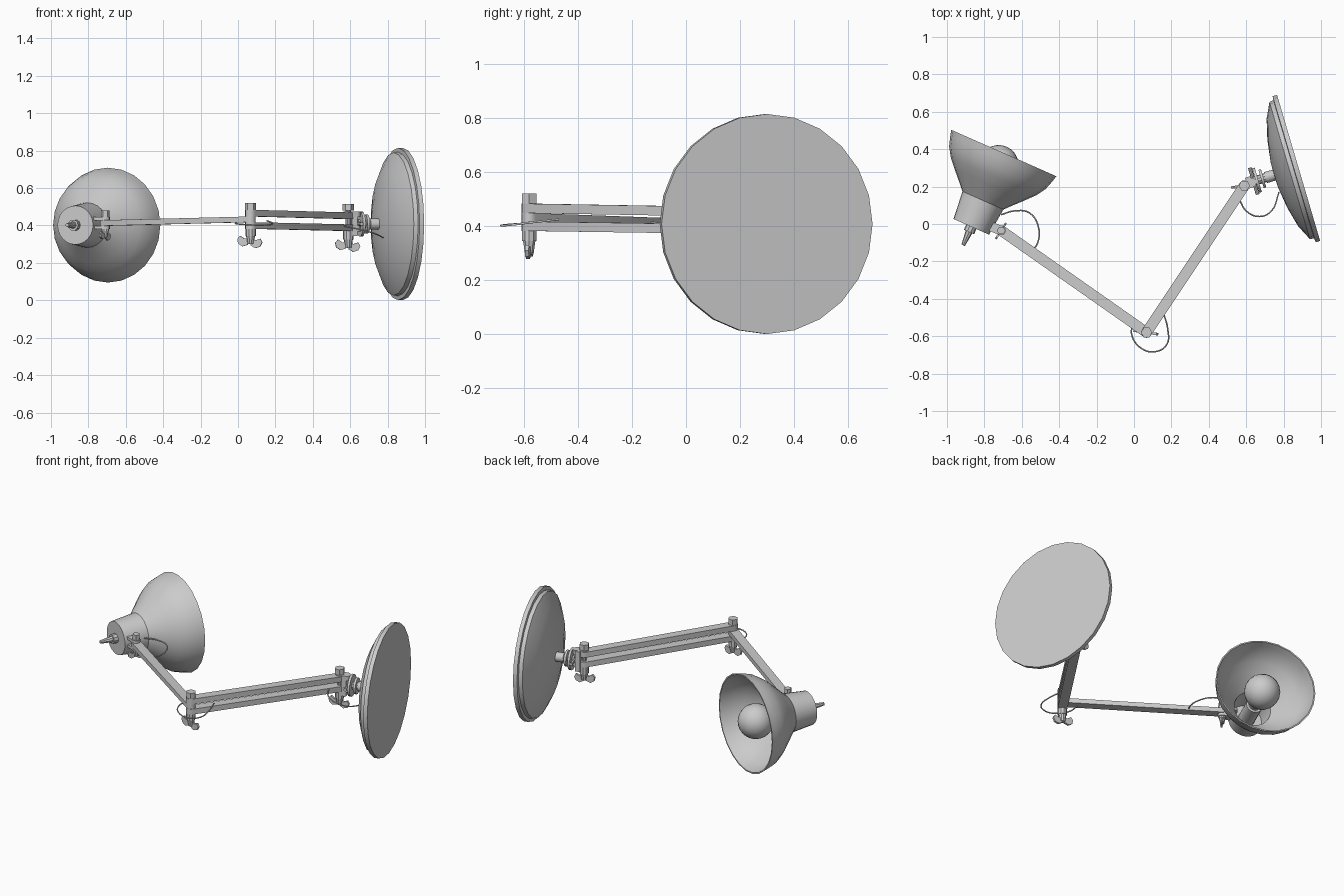
import bpy, bmesh, math
from mathutils import Vector, Matrix

if "Cube" in bpy.data.objects:
    bpy.data.objects.remove(bpy.data.objects["Cube"])

grey = bpy.data.materials.new("lamp grey")
grey.diffuse_color = (0.6, 0.6, 0.6, 1)
grey.use_nodes = True
grey.node_tree.nodes["Principled BSDF"].inputs["Base Color"].default_value = grey.diffuse_color


def finish(name, bm, angle=35):
    bmesh.ops.recalc_face_normals(bm, faces=bm.faces)
    me = bpy.data.meshes.new(name)
    bm.to_mesh(me)
    bm.free()
    for p in me.polygons:
        p.use_smooth = True
    me.set_sharp_from_angle(angle=math.radians(angle))
    me.materials.append(grey)
    ob = bpy.data.objects.new(name, me)
    bpy.context.collection.objects.link(ob)
    return ob


def place(origin, axis):
    """Matrix whose z runs along axis and whose y points up where possible."""
    return Matrix.Translation(origin) @ Vector(axis).to_track_quat('Z', 'Y').to_matrix().to_4x4()


def lathe(name, profile, origin, axis, segs=24, closed=False):
    """Spin (radius, distance) points about an axis; radius 0 closes a pole."""
    bm = bmesh.new()
    rings = []
    for r, s in profile:
        if r == 0:
            rings.append([bm.verts.new((0, 0, s))] * segs)
        else:
            rings.append([bm.verts.new((r * math.cos(a), r * math.sin(a), s))
                          for a in (math.tau * i / segs for i in range(segs))])
    pairs = list(zip(rings, rings[1:])) + ([(rings[-1], rings[0])] if closed else [])
    for a, b in pairs:
        for i in range(segs):
            j = (i + 1) % segs
            quad = list(dict.fromkeys([a[i], a[j], b[j], b[i]]))
            bm.faces.new(quad)
    bm.transform(place(origin, axis))
    return finish(name, bm)


def rod(name, origin, axis, s0, s1, r, segs=12, r2=None):
    return lathe(name, [(0, s0), (r, s0), (r if r2 is None else r2, s1), (0, s1)], origin, axis, segs)


def bar(name, p0, p1, width, thick):
    """Flat bar with rounded ends between two points."""
    p0, p1 = Vector(p0), Vector(p1)
    d = p1 - p0
    base = math.atan2(d.y, d.x)
    bm = bmesh.new()
    low, high = [], []
    for p, start in ((p1, base - math.pi / 2), (p0, base + math.pi / 2)):
        for i in range(7):
            a = start + math.pi * i / 6
            q = p + Vector((math.cos(a), math.sin(a), 0)) * width / 2
            low.append(bm.verts.new(q - Vector((0, 0, thick / 2))))
            high.append(bm.verts.new(q + Vector((0, 0, thick / 2))))
    bm.faces.new(low)
    bm.faces.new(high)
    n = len(low)
    for i in range(n):
        j = (i + 1) % n
        bm.faces.new((low[i], low[j], high[j], high[i]))
    return finish(name, bm)


def plate(name, points, thick, matrix):
    """Flat polygon in local x/y, extruded evenly about local z."""
    bm = bmesh.new()
    f = bm.faces.new([bm.verts.new((x, y, -thick / 2)) for x, y in points])
    ext = bmesh.ops.extrude_face_region(bm, geom=[f])
    bmesh.ops.translate(bm, vec=(0, 0, thick),
                        verts=[v for v in ext['geom'] if isinstance(v, bmesh.types.BMVert)])
    bm.transform(matrix)
    return finish(name, bm)


def box(name, size, matrix):
    x, y, z = (v / 2 for v in size)
    return plate(name, [(-x, -y), (x, -y), (x, y), (-x, y)], z * 2, matrix)


def wing_nut(name, origin, turn, scale=1.0):
    """Hub with two upswept wings, hanging below origin."""
    rod(name + "_hub", origin, (0, 0, -1), 0, 0.045 * scale, 0.024 * scale, 10, 0.017 * scale)
    wing = [(0.008, -0.015), (0.03, -0.02), (0.055, -0.008), (0.068, -0.026),
            (0.06, -0.05), (0.035, -0.062), (0.008, -0.05)]
    for side, label in ((1, "_wing_a"), (-1, "_wing_b")):
        pts = [(side * x * scale, y * scale) for x, y in wing]
        m = (Matrix.Translation(origin) @ Matrix.Rotation(turn, 4, 'Z')
             @ Matrix.Rotation(math.radians(8), 4, 'Y') @ Matrix.Rotation(math.pi / 2, 4, 'X'))
        plate(name + label, pts, 0.014 * scale, m)


def wire(name, points):
    cu = bpy.data.curves.new(name, 'CURVE')
    cu.dimensions = '3D'
    cu.bevel_depth = 0.004
    cu.bevel_resolution = 1
    cu.resolution_u = 5
    sp = cu.splines.new('BEZIER')
    sp.bezier_points.add(len(points) - 1)
    for bp, p in zip(sp.bezier_points, points):
        bp.co = p
        bp.handle_left_type = bp.handle_right_type = 'AUTO'
    cu.materials.append(grey)
    ob = bpy.data.objects.new(name, cu)
    bpy.context.collection.objects.link(ob)


UP = Vector((0, 0, 1))

# Round wall base with stepped rim and shallow dome
base_axis = Vector((-0.959, -0.283, 0)).normalized()
base_at = Vector((0.88, 0.30, 0.408))
lathe("wall_base", [(0, 0), (0.407, 0), (0.407, 0.025), (0.385, 0.027), (0.382, 0.05),
                    (0.30, 0.09), (0.19, 0.118), (0.07, 0.135), (0, 0.137)], base_at, base_axis)
rod("base_post", base_at, base_axis, 0.125, 0.185, 0.03, 12)

# Swivel joint between base and arm
for i, (s, r) in enumerate(((0.195, 0.05), (0.225, 0.068))):
    rod(f"swivel_disc_{i + 1}", base_at, base_axis, s, s + 0.014, r, 16)
rod("swivel_core", base_at, base_axis, 0.18, 0.25, 0.025, 10)
shoulder = Vector((0.59, 0.205, 0))
joint_m = place(base_at + base_axis * 0.275, base_axis)
box("swivel_block", (0.06, 0.13, 0.03), joint_m)
for dz in (-0.038, 0.038):
    bar("swivel_lug", (0.63, 0.222, 0.422 + dz), (shoulder.x, shoulder.y, 0.422 + dz), 0.05, 0.03)
side = base_axis.cross(UP)
rod("swivel_pin", base_at + base_axis * 0.25, side, -0.075, 0.075, 0.01, 8)

# Twin lower arm and single upper arm
elbow = Vector((0.067, -0.58, 0))
head = Vector((-0.71, -0.035, 0))
for label, z0, z1 in (("top", 0.466, 0.452), ("bottom", 0.4, 0.388)):
    bar("lower_arm_" + label, elbow + UP * z0, shoulder + UP * z1, 0.058, 0.035)
bar("upper_arm", elbow + UP * 0.433, head + UP * 0.413, 0.056, 0.03)

# Bolts, nuts and wing nuts at each pivot
for label, p, low, high, turn, size in (("elbow", elbow, 0.345, 0.52, -0.15, 1),
                                        ("shoulder", shoulder, 0.325, 0.515, 0.15, 1),
                                        ("head", head, 0.37, 0.48, 1.0, 0.75)):
    rod(label + "_bolt", p, UP, low - 0.03, high - 0.005, 0.014, 10)
    rod(label + "_nut", p, UP, high - 0.036, high, 0.03 * size, 6)
    rod(label + "_collar", p, UP, low, low + 0.045, 0.028 * size, 10)
    wing_nut(label + "_wing_nut", p + UP * low, turn, size)

# Lamp shade: thin double wall from neck to open rim
shade_axis = Vector((0.404, 0.915, 0)).normalized()
shade_at = Vector((-0.87, -0.015, 0.402))
outer = [(0.104, 0), (0.112, 0.08), (0.12, 0.154), (0.148, 0.185), (0.205, 0.245),
         (0.25, 0.295), (0.282, 0.345), (0.298, 0.395), (0.307, 0.431)]
inner = [(r - 0.008, s) for r, s in reversed(outer)]
lathe("shade", outer + inner, shade_at, shade_axis, 24, closed=True)

# Vented end cap of the shade
cap = rod("shade_cap", shade_at, shade_axis, 0, 0.012, 0.1, 24)
cut_bm = bmesh.new()
for i in range(5):
    a = -math.pi / 2 + math.tau * i / 5
    bmesh.ops.create_cube(cut_bm, size=1, matrix=Matrix.Rotation(a, 4, 'Z')
                          @ Matrix.Translation((0.07, 0, 0)) @ Matrix.Diagonal((0.032, 0.036, 0.1, 1)))
cut_bm.transform(place(shade_at, shade_axis))
cutter = finish("vent_cutter", cut_bm)
cutter.hide_render = True
cutter.hide_viewport = True
mod = cap.modifiers.new("vents", 'BOOLEAN')
mod.operation = 'DIFFERENCE'
mod.solver = 'EXACT'
mod.object = cutter

# Switch stem and cable grip behind the cap
rod("cap_hub", shade_at, shade_axis, -0.03, 0.01, 0.03, 10)
rod("switch_stem", shade_at, shade_axis, -0.108, -0.025, 0.01, 8, 0.02)

# Bracket from neck to head pivot
bar("head_bracket_top", (-0.775, -0.01, 0.437), head + UP * 0.437, 0.05, 0.018)
bar("head_bracket_bottom", (-0.775, -0.01, 0.389), head + UP * 0.389, 0.05, 0.018)

# Bulb holder and round bulb
rod("bulb_holder", shade_at, shade_axis, 0.01, 0.2, 0.05, 16)
centre, rad = 0.361, 0.107
bulb = [(0, 0.19), (0.036, 0.19), (0.038, 0.24)]
bulb += [(rad * math.sin(a), centre - rad * math.cos(a))
         for a in (math.radians(30 + 15 * i) for i in range(10))] + [(0, centre + rad)]
lathe("bulb", bulb, shade_at, shade_axis, 20)

# Loose cable loops at the joints
wire("elbow_cable", [(-0.01, -0.53, 0.415), (-0.01, -0.6, 0.41), (0.04, -0.665, 0.405),
                     (0.11, -0.683, 0.402), (0.175, -0.645, 0.405), (0.18, -0.56, 0.415),
                     (0.155, -0.47, 0.425)])
wire("head_cable", [(-0.71, 0.05, 0.42), (-0.64, 0.07, 0.42), (-0.56, 0.06, 0.415),
                    (-0.51, -0.02, 0.41), (-0.515, -0.1, 0.41), (-0.54, -0.14, 0.415)])
wire("shoulder_cable", [(0.56, 0.14, 0.4), (0.6, 0.07, 0.39), (0.67, 0.04, 0.375),
                        (0.735, 0.07, 0.355), (0.775, 0.17, 0.335)])
